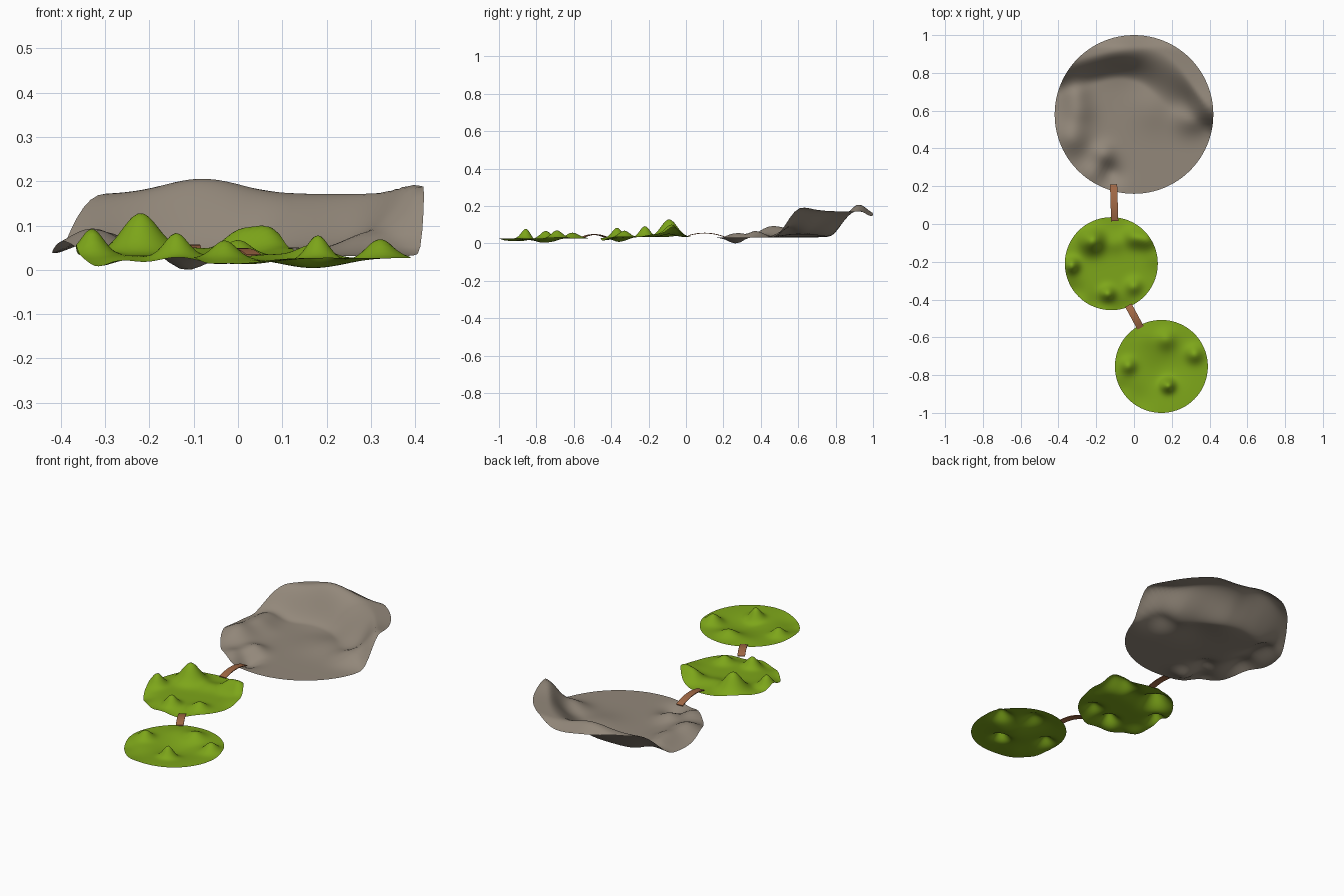
import bpy, math

if "Cube" in bpy.data.objects:
    bpy.data.objects.remove(bpy.data.objects["Cube"])


def material(name, rgb):
    m = bpy.data.materials.new(name)
    m.diffuse_color = (*rgb, 1)
    m.use_nodes = True
    m.node_tree.nodes["Principled BSDF"].inputs["Base Color"].default_value = m.diffuse_color
    return m


ROCK = material("grey rock", (0.29, 0.245, 0.195))
GRASS = material("grass green", (0.205, 0.38, 0.01))
WOOD = material("brown wood", (0.36, 0.14, 0.06))


def smoothstep(a, b, t):
    t = min(1, max(0, (t - a) / (b - a)))
    return t * t * (3 - 2 * t)


def bumps(x, y, items):
    # sum of round hills and hollows: centre x, centre y, height, radius
    return sum(h * math.exp(-((x - cx) ** 2 + (y - cy) ** 2) / (r * r))
               for cx, cy, h, r in items)


def add_mesh(name, verts, faces, mat):
    me = bpy.data.meshes.new(name)
    me.from_pydata(verts, [], faces)
    me.materials.append(mat)
    for p in me.polygons:
        p.use_smooth = True
    ob = bpy.data.objects.new(name, me)
    bpy.context.collection.objects.link(ob)
    return ob


def terrain_disc(name, cx, cy, radius, height, mat, rings=40, seg=96):
    # thin round sheet following a height function
    verts = [(cx, cy, height(cx, cy))]
    for i in range(1, rings + 1):
        for j in range(seg):
            a = 2 * math.pi * j / seg
            x = cx + radius * i / rings * math.cos(a)
            y = cy + radius * i / rings * math.sin(a)
            verts.append((x, y, max(0, height(x, y))))
    faces = [(0, 1 + j, 1 + (j + 1) % seg) for j in range(seg)]
    for i in range(rings - 1):
        p, q = 1 + i * seg, 1 + (i + 1) * seg
        for j in range(seg):
            k = (j + 1) % seg
            faces.append((p + j, q + j, q + k, p + k))
    return add_mesh(name, verts, faces, mat)


# Rock plate: low floor with a slope curving round the back and right
CLIFF = [(-0.45, 0.77), (-0.3, 0.81), (-0.1, 0.86), (0.08, 0.86), (0.2, 0.79),
         (0.3, 0.69), (0.36, 0.60), (0.45, 0.53)]
ROCK_BUMPS = [(-0.08, 0.92, 0.035, 0.12), (0.40, 0.62, 0.015, 0.1),
              (-0.33, 0.46, 0.06, 0.09), (-0.30, 0.60, 0.045, 0.08),
              (-0.31, 0.70, 0.035, 0.07), (-0.16, 0.37, 0.035, 0.06),
              (-0.12, 0.27, -0.034, 0.06), (0.1, 0.62, 0.02, 0.12),
              (-0.22, 0.27, 0.025, 0.06), (0.29, 0.56, 0.045, 0.08),
              (0.36, 0.56, 0.02, 0.06)]


def cliff_line(x):
    for (x0, y0), (x1, y1) in zip(CLIFF, CLIFF[1:]):
        if x <= x1:
            return y0 + (y1 - y0) * (x - x0) / (x1 - x0)
    return CLIFF[-1][1]


def rock_height(x, y):
    # average the cliff line so that its corners are soft
    c = sum(cliff_line(x + d) for d in (-0.05, -0.025, 0, 0.025, 0.05)) / 5
    # slope is longer right of the middle
    soft = 0.09 * math.exp(-((x - 0.17) / 0.13) ** 2)
    z = 0.031 + 0.14 * smoothstep(c - 0.09 - soft, c + 0.065 + soft * 0.3, y)
    z -= 0.03 * smoothstep(0.93, 1.0, y)
    return z + bumps(x, y, ROCK_BUMPS)


# Grass plates: gentle ground with small mounds and hollows
MIDDLE_BUMPS = [(-0.22, -0.09, 0.095, 0.06), (-0.33, -0.22, 0.06, 0.037),
                (-0.14, -0.37, 0.052, 0.037), (0.0, -0.33, 0.035, 0.04),
                (0.07, -0.08, 0.057, 0.05), (0.0, -0.07, 0.05, 0.05),
                (-0.1, -0.1, 0.015, 0.05), (-0.32, -0.36, -0.025, 0.06),
                (-0.05, -0.45, -0.018, 0.06), (-0.21, -0.43, -0.015, 0.06),
                (0.11, -0.17, 0.015, 0.06)]
FRONT_BUMPS = [(0.18, -0.855, 0.06, 0.035), (0.32, -0.69, 0.044, 0.042),
               (-0.03, -0.75, 0.04, 0.038), (0.17, -0.61, 0.032, 0.05),
               (0.17, -0.76, -0.023, 0.10), (0.02, -0.93, -0.014, 0.08),
               (-0.06, -0.87, -0.01, 0.05), (0.07, -0.6, 0.008, 0.06)]

terrain_disc("rock_plate", 0, 0.58, 0.42, rock_height, ROCK)
terrain_disc("middle_grass_plate", -0.12, -0.21, 0.246,
             lambda x, y: 0.033 + bumps(x, y, MIDDLE_BUMPS), GRASS)
terrain_disc("front_grass_plate", 0.145, -0.754, 0.246,
             lambda x, y: 0.027 + bumps(x, y, FRONT_BUMPS), GRASS)


# Arched strip bridges between the plates
def bridge(name, start, end, rise, width=0.038, n=16):
    dx, dy = end[0] - start[0], end[1] - start[1]
    length = math.hypot(dx, dy)
    nx, ny = -dy / length * width / 2, dx / length * width / 2
    verts, half = [], 0.002
    for i in range(n + 1):
        t = i / n
        x, y = start[0] + dx * t, start[1] + dy * t
        z = start[2] + (end[2] - start[2]) * t + rise * 4 * t * (1 - t)
        verts += [(x + nx, y + ny, z + half), (x - nx, y - ny, z + half),
                  (x - nx, y - ny, z - half), (x + nx, y + ny, z - half)]
    faces = [(0, 1, 2, 3), (4 * n + 3, 4 * n + 2, 4 * n + 1, 4 * n)]
    for i in range(n):
        for k in range(4):
            m = (k + 1) % 4
            faces.append((4 * i + k, 4 * i + 4 + k, 4 * i + 4 + m, 4 * i + m))
    ob = add_mesh(name, verts, faces, WOOD)
    bpy.context.view_layer.objects.active = ob
    ob.select_set(True)
    bpy.ops.object.mode_set(mode='EDIT')
    bpy.ops.mesh.select_all(action='SELECT')
    bpy.ops.mesh.normals_make_consistent(inside=False)
    bpy.ops.object.mode_set(mode='OBJECT')
    bpy.ops.object.shade_smooth_by_angle(angle=math.radians(40))
    ob.select_set(False)


bridge("back_bridge", (-0.102, 0.015, 0.042), (-0.108, 0.21, 0.033), 0.017)
bridge("front_bridge", (0.035, -0.55, 0.033), (-0.03, -0.43, 0.033), 0.014)
